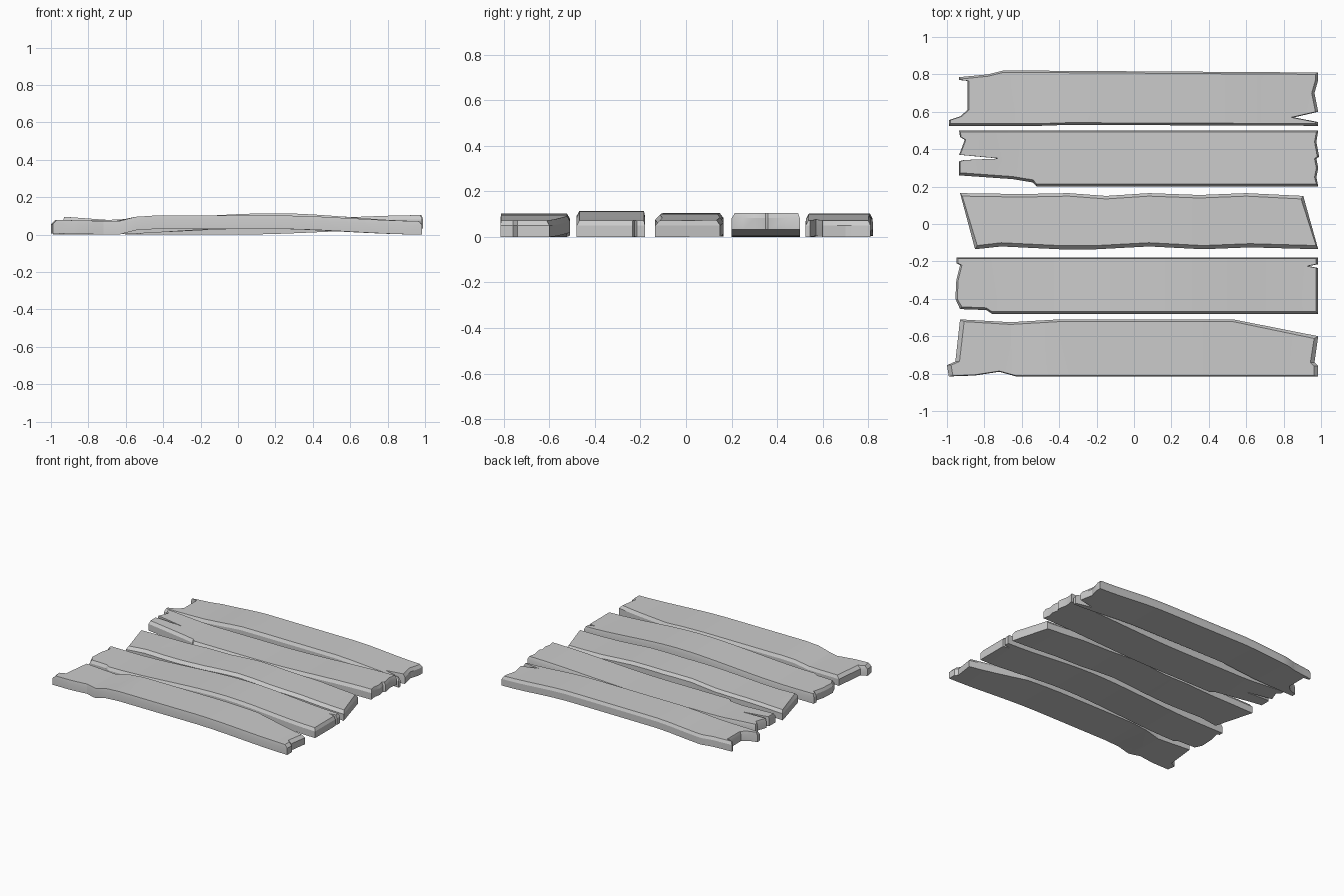
import bpy, bmesh
from mathutils import Vector

if "Cube" in bpy.data.objects:
    bpy.data.objects.remove(bpy.data.objects["Cube"])

THICK, SHOULDER = 0.072, 0.05


def lift(x, curve):
    # smooth height of the warped board at x
    if x <= curve[0][0]:
        return curve[0][1]
    for (x0, z0), (x1, z1) in zip(curve, curve[1:]):
        if x <= x1:
            t = (x - x0) / (x1 - x0)
            return z0 + (z1 - z0) * t * t * (3 - 2 * t)
    return curve[-1][1]


def plank(name, front, right, back, left, inset, curve):
    # front and back include the corners; inset = (front, right, back, left)
    f, r, b, l = inset
    outer = front + right + back + left
    shift = []
    for side, dy in ((front, f), (back, -b)):
        s = [[0, dy] for _ in side]
        s[0][0] = l if side is front else -r
        s[-1][0] = -r if side is front else l
        shift += s
        shift += [[-r, 0] for _ in right] if side is front else [[l, 0] for _ in left]
    inner = [(x + dx, y + dy) for (x, y), (dx, dy) in zip(outer, shift)]

    bm = bmesh.new()
    rings = [[bm.verts.new((x, y, z)) for x, y in pts]
             for pts, z in ((outer, 0), (outer, SHOULDER), (inner, THICK))]
    n = len(outer)
    for lo, hi in zip(rings, rings[1:]):
        for i in range(n):
            j = (i + 1) % n
            bm.faces.new((lo[i], lo[j], hi[j], hi[i]))
    bm.faces.new(rings[0][::-1])
    bm.faces.new(rings[-1])
    # cut across the board so it can bend
    for k in range(-8, 9):
        bmesh.ops.bisect_plane(bm, geom=bm.verts[:] + bm.edges[:] + bm.faces[:],
                               plane_co=Vector((k * 0.11 + 0.003, 0, 0)),
                               plane_no=Vector((1, 0, 0)))
    bmesh.ops.triangulate(bm, faces=[p for p in bm.faces if len(p.verts) > 4])
    for v in bm.verts:
        v.co.z += lift(v.co.x, curve)
    bmesh.ops.recalc_face_normals(bm, faces=bm.faces[:])
    me = bpy.data.meshes.new(name)
    bm.to_mesh(me)
    bm.free()
    ob = bpy.data.objects.new(name, me)
    bpy.context.collection.objects.link(ob)
    bpy.context.view_layer.objects.active = ob
    ob.select_set(True)
    bpy.ops.object.shade_smooth_by_angle(angle=0.4)
    ob.select_set(False)


# front board: low left end, step up, angled back right corner
plank("plank_front",
      [(-.99, -.815), (-.85, -.81), (-.72, -.79), (-.63, -.815), (.985, -.815)],
      [(.985, -.76), (.965, -.74)],
      [(.985, -.60), (.53, -.51), (-.4, -.51), (-.66, -.525), (-.93, -.51)],
      [(-.955, -.735), (-1, -.755)],
      (.004, .022, .012, .022),
      [(-1, .006), (-.65, 0), (-.5, .03), (.2, .03), (1, 0)])

# second board: arched in the middle
plank("plank_second",
      [(-.93, -.455), (-.79, -.46), (-.76, -.48), (.985, -.48)],
      [(.985, -.235), (.935, -.225), (.985, -.215)],
      [(.985, -.18), (-.95, -.18)],
      [(-.95, -.21), (-.93, -.22), (-.95, -.30), (-.955, -.40)],
      (.012, .012, .005, .01),
      [(-1, 0), (-.75, 0), (.2, .042), (1, 0)])

# middle board: slanted ends, wavy edges
plank("plank_middle",
      [(-.85, -.135), (-.71, -.12), (-.4, -.135), (-.2, -.135), (.08, -.12),
       (.37, -.135), (.62, -.125), (.985, -.135)],
      [],
      [(.905, .15), (.6, .165), (.35, .155), (.08, .165), (-.15, .15),
       (-.35, .165), (-.6, .16), (-.93, .165)],
      [],
      (.02, .012, .016, .012),
      [(-1, 0), (-.6, .008), (.1, .032), (1, 0)])

# fourth board: split left end, raised right end
plank("plank_fourth",
      [(-.935, .26), (-.65, .24), (-.54, .222), (-.52, .2), (.985, .2)],
      [(.975, .25), (.985, .30), (.975, .35), (.99, .36), (.975, .44)],
      [(.985, .5), (-.935, .5)],
      [(-.93, .465), (-.905, .45), (-.92, .41), (-.935, .37), (-.72, .35),
       (-.91, .342), (-.935, .335)],
      (.014, .01, .008, .006),
      [(-1, .024), (-.55, 0), (0, 0), (1, .032)])

# back board: notched ends
plank("plank_back",
      [(-.99, .525), (-.5, .525), (-.35, .53), (.985, .525)],
      [(.985, .545), (.855, .57), (.985, .60), (.965, .70), (.985, .77)],
      [(.985, .81), (-.55, .82), (-.7, .82), (-.78, .80), (-.935, .785)],
      [(-.935, .77), (-.89, .765), (-.89, .61), (-.93, .575), (-.99, .555)],
      (.012, .015, .01, .008),
      [(-1, 0), (-.75, .004), (-.3, .03), (.4, .03), (1, 0)])
